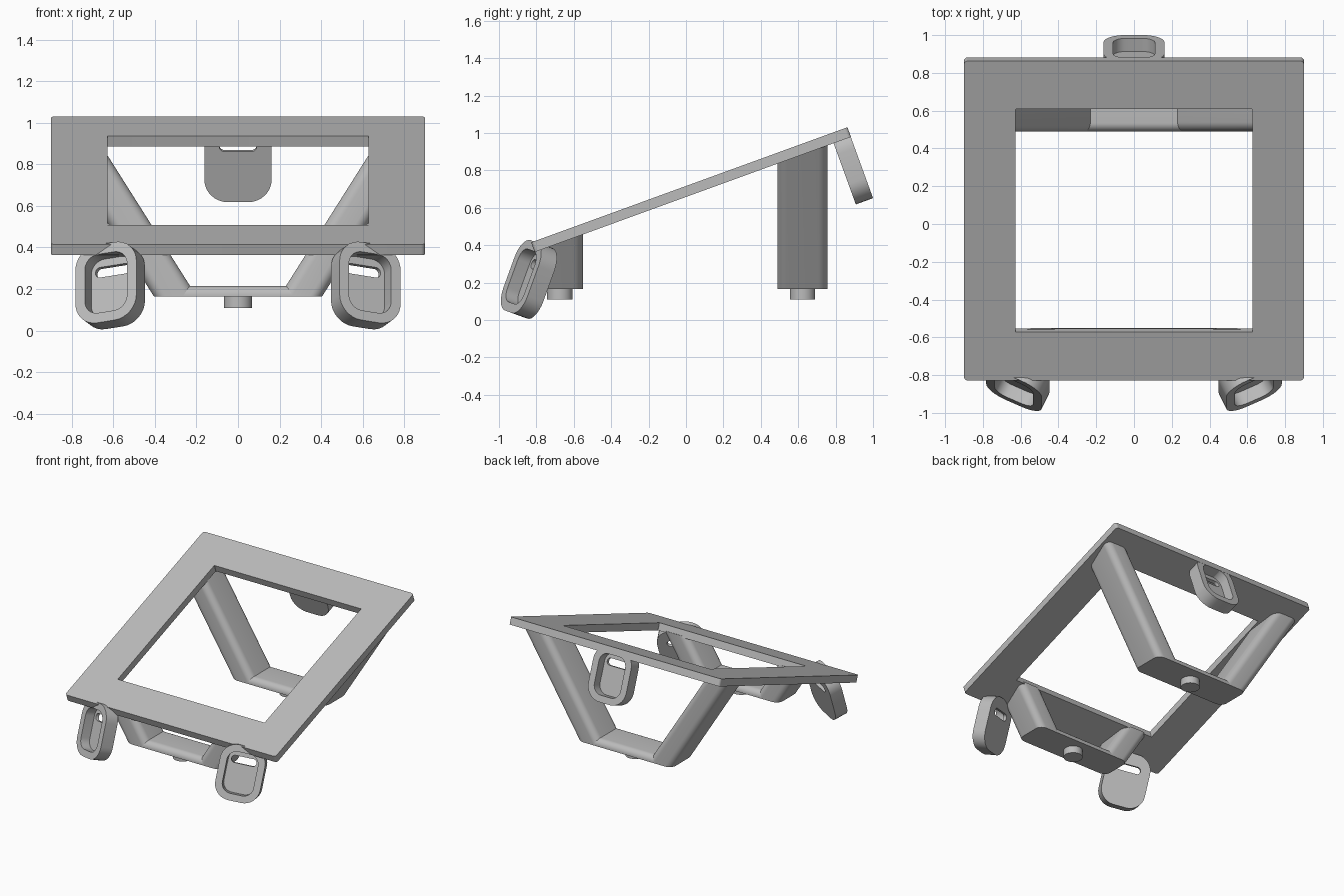
import bpy, bmesh
from math import sin, cos, tan, pi, radians
from mathutils import Matrix, Vector

cube = bpy.data.objects.get("Cube")
if cube:
    bpy.data.objects.remove(cube, do_unlink=True)

grey = bpy.data.materials.new("plain_grey")
grey.use_nodes = True
colour = (0.5, 0.5, 0.5, 1)
grey.diffuse_color = colour
grey.node_tree.nodes["Principled BSDF"].inputs["Base Color"].default_value = colour

TILT = radians(20)
PLATE_T = 0.055
PLATE = Matrix.Translation((0, 0.0175, 0.7225)) @ Matrix.Rotation(TILT, 4, 'X')
FLOOR = 0.165          # underside of the braces
LEAN = radians(57.7)   # slope of the brace legs


def finish(name, bm):
    """Turn a bmesh into a shaded, coloured object."""
    bmesh.ops.remove_doubles(bm, verts=bm.verts, dist=1e-5)
    bmesh.ops.recalc_face_normals(bm, faces=bm.faces)
    mesh = bpy.data.meshes.new(name)
    bm.to_mesh(mesh)
    bm.free()
    mesh.materials.append(grey)
    ob = bpy.data.objects.new(name, mesh)
    bpy.context.collection.objects.link(ob)
    bpy.ops.object.select_all(action='DESELECT')
    ob.select_set(True)
    bpy.context.view_layer.objects.active = ob
    bpy.ops.object.shade_smooth_by_angle(angle=radians(30))
    return ob


def rounded_ring(bm, hw, hh, r, z, shift=0, steps=8):
    """Rounded rectangle of vertices at height z."""
    ring = []
    for k, (sx, sy) in enumerate(((1, 1), (-1, 1), (-1, -1), (1, -1))):
        for i in range(steps + 1):
            a = (k + i / steps) * pi / 2
            ring.append(bm.verts.new((sx * (hw - r) + r * cos(a),
                                      shift + sy * (hh - r) + r * sin(a), z)))
    return ring


def bridge(bm, a, b):
    for i in range(len(a)):
        j = (i + 1) % len(a)
        bm.faces.new((a[i], a[j], b[j], b[i]))


def loop_solid(name, specs, matrix):
    """Solid with a through hole, skinned round a closed series of rings."""
    bm = bmesh.new()
    rings = [rounded_ring(bm, *s) for s in specs]
    for a, b in zip(rings, rings[1:] + rings[:1]):
        bridge(bm, a, b)
    bm.transform(matrix)
    bmesh.ops.dissolve_degenerate(bm, dist=1e-5, edges=bm.edges)
    return finish(name, bm)


def prism(bm, hw, hh, r, length, matrix):
    a = rounded_ring(bm, hw, hh, r, 0)
    b = rounded_ring(bm, hw, hh, r, length)
    bridge(bm, a, b)
    bm.faces.new(a[::-1])
    bm.faces.new(b)
    bm.transform(matrix)


def trim(bm, point, normal):
    """Cut away everything on the normal's side and cap the cut."""
    geom = bm.verts[:] + bm.edges[:] + bm.faces[:]
    cut = bmesh.ops.bisect_plane(bm, geom=geom, plane_co=point, plane_no=normal,
                                 clear_outer=True)["geom_cut"]
    edges = [e for e in cut if isinstance(e, bmesh.types.BMEdge)]
    bmesh.ops.holes_fill(bm, edges=edges, sides=0)


# Sloping square frame
loop_solid("frame_plate", [
    (0.9, 0.9, 0.02, 0), (0.628, 0.628, 0.003, 0),
    (0.628, 0.628, 0.003, -PLATE_T), (0.9, 0.9, 0.02, -PLATE_T)], PLATE)

# Hanging tabs with a pocket on the outer face and a slot through its floor
TAB_W, TAB_H, TAB_T = 0.162, 0.2, 0.049


def tab(name, place, yaw, tilt):
    m = (Matrix.Translation(place) @ Matrix.Rotation(tilt, 4, 'X')
         @ Matrix.Rotation(yaw, 4, 'Z') @ Matrix.Rotation(pi / 2, 4, 'X'))
    floor = -0.025
    loop_solid(name, [
        (TAB_W, TAB_H, 0.115, TAB_T), (0.112, 0.15, 0.07, TAB_T),
        (0.112, 0.15, 0.07, floor), (0.09, 0.026, 0.025, floor, 0.085),
        (0.09, 0.026, 0.025, -TAB_T, 0.085), (TAB_W, TAB_H, 0.115, -TAB_T)], m)


for side, label in ((1, "left"), (-1, "right")):
    tab("front_tab_" + label, (side * 0.615, -0.84, 0.217), side * radians(25), -TILT)
tab("back_tab", PLATE @ Vector((0, 0.85, -0.203)), pi, TILT)

# Braces: two leaning legs, a low cross bar and a round peg
under = PLATE @ Vector((0, 0, -PLATE_T * 0.8))
normal = PLATE.to_3x3() @ Vector((0, 0, 1))
LEG_T = 0.087
mid_x = 0.405 - LEG_T / sin(LEAN)      # leg centre line at the floor

for label, y, half in (("front", -0.675, 0.124), ("back", 0.623, 0.134)):
    for side, hand in ((1, "left"), (-1, "right")):
        bm = bmesh.new()
        start = Vector((side * (mid_x - 0.3 / tan(LEAN)), y, FLOOR - 0.3))
        prism(bm, LEG_T, half, 0.05, 2,
              Matrix.Translation(start) @ Matrix.Rotation(side * (pi / 2 - LEAN), 4, 'Y'))
        trim(bm, (0, 0, FLOOR), (0, 0, -1))
        trim(bm, under, normal)
        finish(f"{label}_leg_{hand}", bm)

    bm = bmesh.new()
    prism(bm, 0.1, half, 0.045, 0.6, Matrix.Translation((-0.3, y, FLOOR - 0.05))
          @ Matrix.Rotation(pi / 2, 4, 'Y'))
    trim(bm, (0, 0, FLOOR), (0, 0, -1))
    finish(label + "_cross_bar", bm)

    bm = bmesh.new()
    bmesh.ops.create_cone(bm, cap_ends=True, segments=40, radius1=0.068, radius2=0.068,
                          depth=0.075, matrix=Matrix.Translation((0, y, 0.1475)))
    finish(label + "_peg", bm)
